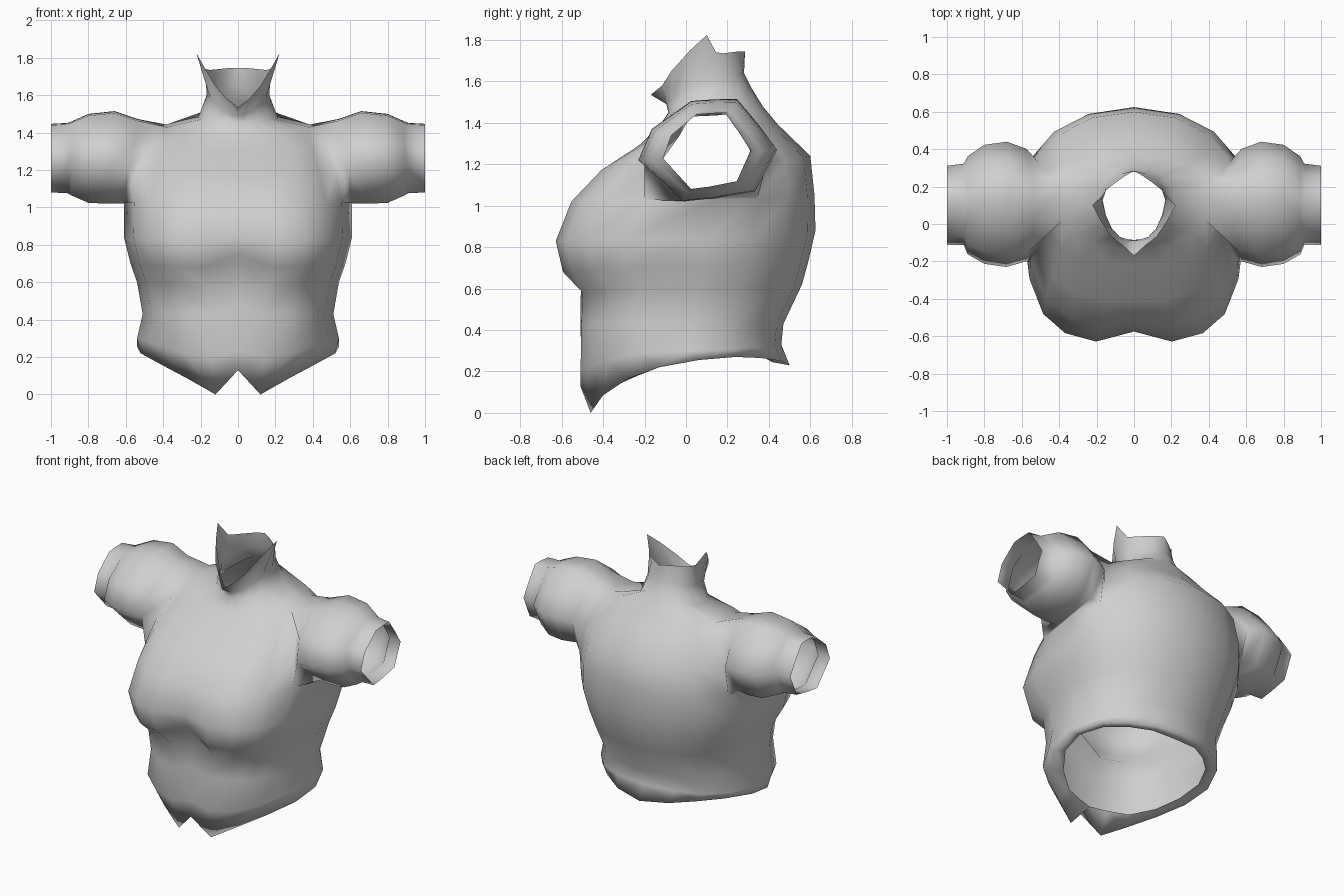
import bpy, bmesh, math

cube = bpy.data.objects.get("Cube")
if cube:
    bpy.data.objects.remove(cube, do_unlink=True)

cloth = bpy.data.materials.new("light_grey_cloth")
cloth.use_nodes = True
GREY = (0.63, 0.63, 0.63, 1.0)
cloth.diffuse_color = GREY
cloth.node_tree.nodes["Principled BSDF"].inputs["Base Color"].default_value = GREY

# Directions of the body columns, from centre front to centre back on one side
ANGLES = [math.radians(a) for a in (0, 10, 28, 48, 70, 92, 115, 137, 158, 180)]
LAST = len(ANGLES) - 1

# Free edges of the garment, from centre front to centre back
HEM = [(0, -.51, .13), (.12, -.46, 0), (.27, -.40, .085), (.42, -.28, .165), (.52, -.13, .22),
       (.54, .06, .255), (.46, .24, .27), (.34, .36, .265), (.19, .46, .25), (0, .50, .23)]
COLLAR = [(0, -.17, 1.535), (.06, -.115, 1.58), (.12, -.07, 1.65), (.18, .02, 1.75), (.222, .10, 1.823),
          (.175, .145, 1.74), (.15, .18, 1.735), (.10, .22, 1.74), (.05, .255, 1.745), (0, .285, 1.745)]
# Turned-in lip along the hem
LIP = [(x * .88, y * .83, max(z, .12) + .015) for x, y, z in HEM]

# Body rings: z front, z side, z back, half width, y front, y middle, y back,
# front squareness, then how far the centre front is pushed in and raised
RINGS = [
    (.20, .30, .33, .540, -.515, .00, .46, .75, .01, .03),
    (.43, .43, .43, .510, -.51, .00, .47, .75, .00, .04),
    (.58, .60, .62, .540, -.505, .04, .56, .70, .00, .12),
    (.68, .70, .73, .575, -.60, .06, .59, .60, .06, .07),
    (.83, .84, .88, .610, -.635, .08, .625, .60, .06, .01),
    (1.02, 1.03, 1.05, .610, -.56, .12, .62, .70, .03, 0),
    (1.17, 1.20, 1.24, .565, -.415, .12, .60, .70, .01, 0),
    (1.30, 1.34, 1.39, .510, -.215, .13, .445, .70, 0, 0),
    (1.39, 1.435, 1.48, .420, -.125, .13, .37, .80, 0, 0),
    (1.45, 1.475, 1.57, .215, -.085, .11, .315, 1.0, 0, 0),
    (1.49, 1.60, 1.64, .168, -.095, .12, .28, 1.0, 0, 0),
]
FRONT_WIDTH = .95   # the chest is narrower than the back

# Sleeve cross-section around its own centre, from the underside round the back
SECTION = [(.02, -.23), (.23, -.195), (.335, .005), (.25, .12), (.14, .25),
           (.03, .248), (-.08, .24), (-.27, .105), (-.335, -.045), (-.12, -.245)]
# Sleeve rings: x, lean at the underside, y scale, z scale, y centre, z centre
SLEEVE = [
    (.575, .04, .90, .91, .10, 1.245),
    (.68, .02, 1.0, 1.0, .105, 1.265),
    (.80, 0, .95, .96, .105, 1.26),
    (.89, 0, .78, .80, .10, 1.26),
    (.91, 0, .65, .76, .105, 1.262),
    (1.0, 0, .63, .74, .10, 1.262),
]


def body_ring(zf, zs, zb, w, yf, ym, yb, square, cleft, lift):
    """Half a rounded ring, squarer across the chest than across the back."""
    pts = []
    for k, t in enumerate(ANGLES):
        s, c = abs(math.sin(t)), math.cos(t)
        if c > 0:
            e, y_end, z_end, half = square, yf, zf, w * FRONT_WIDTH
        else:
            e, y_end, z_end, half = .93, yb, zb, w
        x = 0 if k in (0, LAST) else half * s ** e
        y = ym + (y_end - ym) * abs(c) ** e
        z = zs + (z_end - zs) * c * c
        if k == 0:
            y, z = y + cleft, z + lift
        pts.append((x, y, z))
    return pts


bm = bmesh.new()
rows = [LIP, HEM] + [body_ring(*r) for r in RINGS] + [COLLAR]
grid = [[bm.verts.new(p) for p in row] for row in rows]

# Body skin, leaving the armhole open between rows PIT and TOP
PIT, TOP = 7, 10
for i in range(len(grid) - 1):
    for k in range(LAST):
        if PIT <= i < TOP and k in (4, 5):
            continue
        bm.faces.new((grid[i][k], grid[i][k + 1], grid[i + 1][k + 1], grid[i + 1][k]))

# Sleeve grown from the armhole edge
hole = [(PIT, 5), (PIT, 6), (PIT + 1, 6), (PIT + 2, 6), (TOP, 6),
        (TOP, 5), (TOP, 4), (PIT + 2, 4), (PIT + 1, 4), (PIT, 4)]
prev = [grid[i][k] for i, k in hole]
n = len(prev)
for x, lean, sy, sz, cy, cz in SLEEVE:
    ring = [bm.verts.new((x - lean * w * 4, cy + sy * v, cz + sz * w)) for v, w in SECTION]
    for k in range(n):
        j = (k + 1) % n
        bm.faces.new((prev[k], prev[j], ring[j], ring[k]))
    prev = ring

bmesh.ops.delete(bm, geom=[v for v in bm.verts if not v.link_faces], context='VERTS')
bmesh.ops.recalc_face_normals(bm, faces=bm.faces[:])
# Make the cloth face outwards, judged on the back
back = max(bm.faces, key=lambda f: f.calc_center_median().y)
if back.normal.y < 0:
    bmesh.ops.reverse_faces(bm, faces=bm.faces[:])
for f in bm.faces:
    f.smooth = True

mesh = bpy.data.meshes.new("shirt")
bm.to_mesh(mesh)
bm.free()
mesh.materials.append(cloth)
shirt = bpy.data.objects.new("shirt", mesh)
bpy.context.collection.objects.link(shirt)

# Other half
mirror = shirt.modifiers.new("mirror", 'MIRROR')
mirror.use_axis[0] = True
mirror.use_clip = True
mirror.merge_threshold = .001
